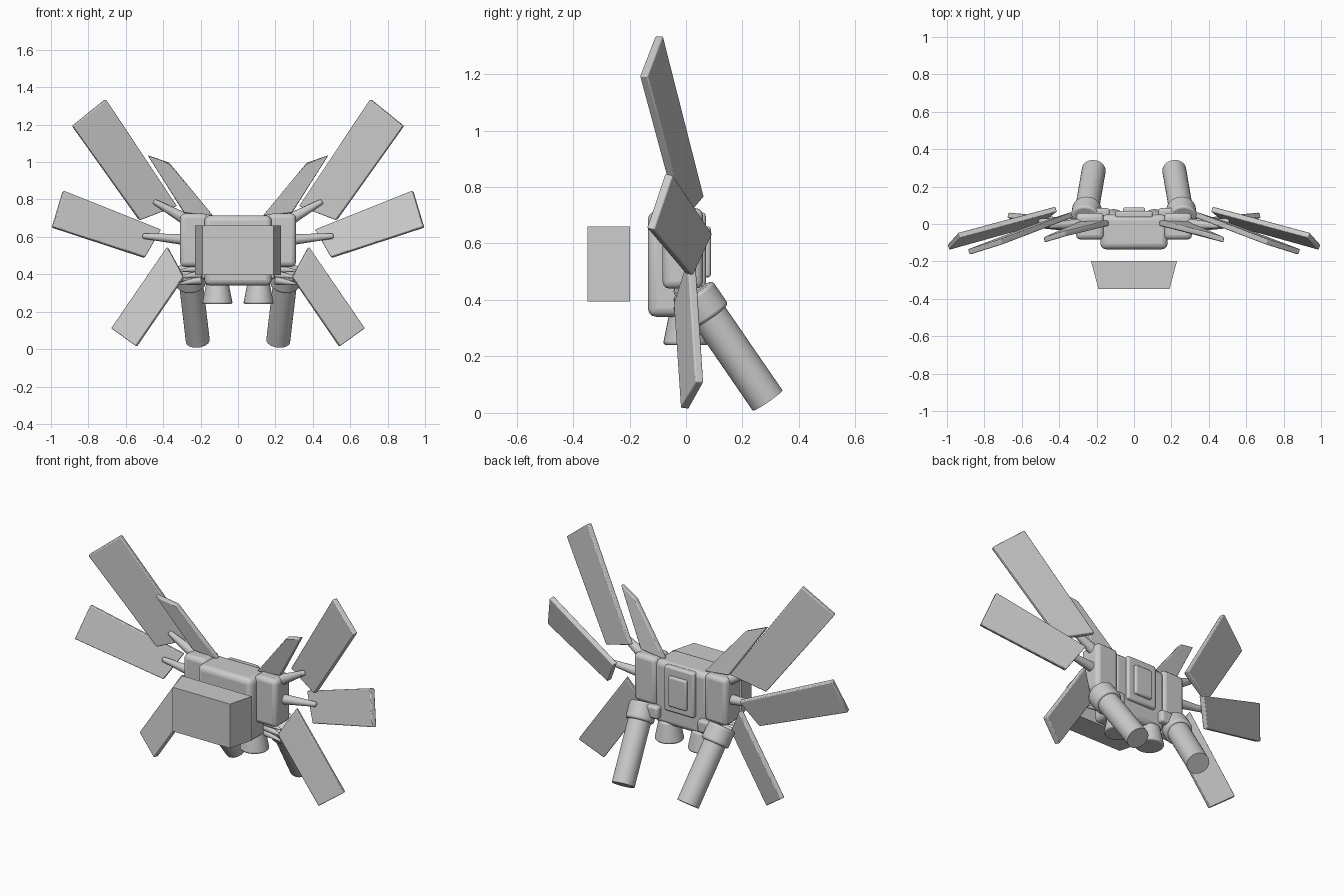
import bpy, bmesh, math
from mathutils import Vector

cube = bpy.data.objects.get("Cube")
if cube:
    bpy.data.objects.remove(cube, do_unlink=True)

grey = bpy.data.materials.new("light_grey")
grey.use_nodes = True
grey.diffuse_color = (0.6, 0.6, 0.6, 1)
grey.node_tree.nodes["Principled BSDF"].inputs["Base Color"].default_value = (0.6, 0.6, 0.6, 1)


def finish(name, bm, bevel=0, segments=3):
    """Turn a bmesh into a named object with an optional rounded edge."""
    bmesh.ops.recalc_face_normals(bm, faces=bm.faces)
    mesh = bpy.data.meshes.new(name)
    bm.to_mesh(mesh)
    bm.free()
    mesh.materials.append(grey)
    obj = bpy.data.objects.new(name, mesh)
    bpy.context.collection.objects.link(obj)
    if bevel:
        mod = obj.modifiers.new("rounding", 'BEVEL')
        mod.width, mod.segments = bevel, segments
        mod.limit_method = 'ANGLE'
    bpy.ops.object.select_all(action='DESELECT')
    obj.select_set(True)
    bpy.context.view_layer.objects.active = obj
    bpy.ops.object.shade_smooth_by_angle(angle=math.radians(35))
    return obj


def box(name, low, high, bevel=0, front_inset=0):
    bm = bmesh.new()
    bmesh.ops.create_cube(bm, size=1)
    for v in bm.verts:
        front = v.co.y < 0
        v.co = Vector([a if c < 0 else b for c, a, b in zip(v.co, low, high)])
        if front:
            v.co.x -= math.copysign(front_inset, v.co.x)
    return finish(name, bm, bevel)


def plank(name, corners, thickness=0.03, bevel=0.005):
    """Flat blade through four corners, thickened on both sides."""
    pts = [Vector(c) for c in corners]
    normal = (pts[2] - pts[0]).cross(pts[3] - pts[1]).normalized()
    bm = bmesh.new()
    top, bottom = [[bm.verts.new(p + normal * s * thickness / 2) for p in pts] for s in (1, -1)]
    bm.faces.new(top)
    bm.faces.new(bottom[::-1])
    for i in range(4):
        j = (i + 1) % 4
        bm.faces.new((top[j], top[i], bottom[i], bottom[j]))
    return finish(name, bm, bevel, 2)


def rod(name, start, end, r_start, r_end, bevel=0, sides=32):
    a, b = Vector(start), Vector(end)
    bm = bmesh.new()
    bmesh.ops.create_cone(bm, cap_ends=True, segments=sides, radius1=r_start,
                          radius2=r_end, depth=(b - a).length)
    turn = (b - a).to_track_quat('Z', 'Y')
    for v in bm.verts:
        v.co = turn @ v.co + (a + b) / 2
    return finish(name, bm, bevel)


# Central body, floating front block and stepped back plates
box("body", (-0.18, -0.135, 0.34), (0.18, 0.05, 0.715), 0.03)
box("front_block", (-0.23, -0.348, 0.395), (0.23, -0.198, 0.66), 0, 0.04)
box("back_plate", (-0.10, 0.03, 0.44), (0.10, 0.07, 0.71), 0.012)
box("back_hatch", (-0.06, 0.06, 0.48), (0.06, 0.088, 0.66), 0.01)

# Blade corners for the model's left side
blades = {
    "upper_wing": [(0.709, -0.095, 1.335), (0.885, -0.15, 1.193), (0.527, -0.014, 0.69), (0.33, 0.05, 0.765)],
    "middle_wing": [(0.935, -0.06, 0.845), (0.993, -0.125, 0.652), (0.5, 0.012, 0.49), (0.415, 0.08, 0.637)],
    "lower_wing": [(0.675, 0.048, 0.11), (0.543, -0.005, 0.015), (0.29, -0.03, 0.385), (0.377, 0.02, 0.545)],
    "top_fin": [(0.482, -0.085, 1.035), (0.366, -0.05, 0.995), (0.135, 0.005, 0.715), (0.29, 0.0, 0.73)],
}

for side, s in (("left", 1), ("right", -1)):
    def m(x, y, z):
        return (s * x, y, z)

    # Side modules
    xs = sorted((s * 0.16, s * 0.31))
    box(side + "_module", (xs[0], -0.083, 0.44), (xs[1], 0.06, 0.725), 0.025)

    # Wings and fins
    for name, corners in blades.items():
        plank(side + "_" + name, [m(*c) for c in corners])

    # Wing arms
    rod(side + "_upper_arm", m(0.28, 0, 0.695), m(0.45, -0.01, 0.79), 0.032, 0.014, 0.008, 20)
    rod(side + "_middle_arm", m(0.28, 0, 0.585), m(0.51, 0.015, 0.605), 0.03, 0.014, 0.008, 20)

    # Small prongs at the root of the lower wing
    for i in range(3):
        rod(f"{side}_prong_{i + 1}", m(0.2, -0.02, 0.43 - i * 0.03),
            m(0.31, -0.035, 0.42 - i * 0.035), 0.024, 0.005, 0, 12)

    # Downward nozzles
    rod(side + "_nozzle", m(0.11, 0, 0.36), m(0.11, 0, 0.24), 0.058, 0.082, 0.012)

    # Slanted rear barrel, its collar and the bracket to the body
    tip, top = Vector(m(0.215, 0.289, 0.044)), Vector(m(0.26, 0.028, 0.424))
    rod(side + "_barrel", top, tip, 0.064, 0.064)
    rod(side + "_collar", top, top.lerp(tip, 0.22), 0.079, 0.079, 0.012)
    xs = sorted((s * 0.13, s * 0.25))
    box(side + "_bracket", (xs[0], 0.0, 0.375), (xs[1], 0.085, 0.45), 0.015)
